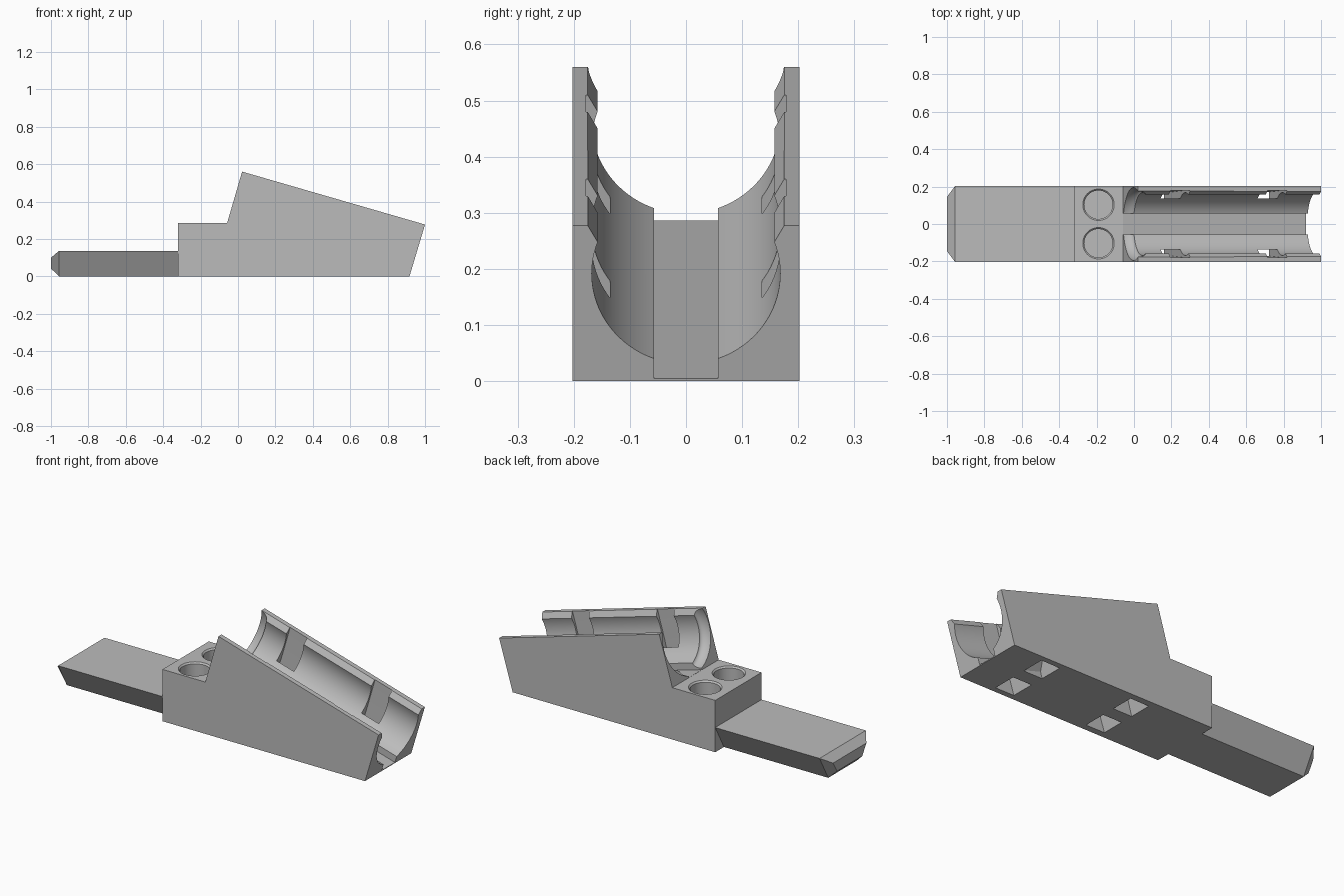
import bpy, bmesh, math
from mathutils import Matrix

cube = bpy.data.objects.get("Cube")
if cube:
    bpy.data.objects.remove(cube, do_unlink=True)

# One plain grey plastic
grey = bpy.data.materials.new("matte_grey")
grey.use_nodes = True
colour = (0.5, 0.5, 0.5, 1)
grey.diffuse_color = colour
grey.node_tree.nodes["Principled BSDF"].inputs["Base Color"].default_value = colour


def loft(name, rings, matrix=Matrix()):
    """Closed solid through matching rings of points."""
    bm = bmesh.new()
    loops = [[bm.verts.new(p) for p in ring] for ring in rings]
    n = len(loops[0])
    for a, b in zip(loops, loops[1:]):
        for i in range(n):
            j = (i + 1) % n
            bm.faces.new((a[i], a[j], b[j], b[i]))
    bm.faces.new(loops[0])
    bm.faces.new(loops[-1])
    bmesh.ops.recalc_face_normals(bm, faces=bm.faces)
    bm.transform(matrix)
    mesh = bpy.data.meshes.new(name)
    bm.to_mesh(mesh)
    bm.free()
    mesh.materials.append(grey)
    obj = bpy.data.objects.new(name, mesh)
    bpy.context.collection.objects.link(obj)
    return obj


def prism(name, outline, start, end, matrix=Matrix()):
    """Outline in (y, z), run along x."""
    return loft(name, [[(x, y, z) for y, z in outline] for x in (start, end)], matrix)


def lathe(name, stations, matrix, sides=96):
    """Round solid along x from (x, radius) stations."""
    turn = [2 * math.pi * i / sides for i in range(sides)]
    return loft(name, [[(x, r * math.cos(t), r * math.sin(t)) for t in turn]
                       for x, r in stations], matrix)


# Wedge-shaped main body, extruded across y
side = [(-0.32, 0), (0.917, 0), (1.0, 0.277), (0.022, 0.56), (-0.058, 0.286), (-0.32, 0.286)]
body = loft("cradle_body", [[(x, y, z) for x, z in side] for y in (-0.202, 0.202)])

# Frame of the sloping trough: x runs down the axis
trough = Matrix.Translation((-0.004, 0, 0.474)) @ Matrix.Rotation(math.radians(16.1), 4, 'Y')

# Round trough with a filleted mouth at the high end
R, FILLET, MOUTH = 0.168, 0.027, 0.195
stations = [(-0.2, MOUTH), (0, MOUTH)]
for i in range(1, 9):
    t = math.pi / 2 * i / 8
    stations.append((0.05 * math.sin(t), R + FILLET * math.cos(t)))
stations.append((1.3, R))
cutters = [lathe("trough_cutter", stations, trough)]

# Bevelled upper lips and flat central channel
cutters.append(prism("lip_cutter", [(-0.157, 0.058), (0.157, 0.058), (0.18, 0.098),
                                    (0.18, 0.3), (-0.18, 0.3), (-0.18, 0.098)], -0.2, 1.3, trough))
cutters.append(prism("channel_cutter", [(-0.057, -0.195), (0.057, -0.195),
                                        (0.057, 0.1), (-0.057, 0.1)], -0.2, 1.3, trough))

# Strap slots from the trough walls down through the base
slot = [(0.178, 0.15), (0.178, -0.06), (0.16, -0.6), (0.036, -0.6),
        (0.04, -0.25), (0.135, -0.1), (0.135, 0.15)]
for s in (0.235, 0.775):
    for m in (-1, 1):
        cutters.append(prism("strap_slot_cutter", [(m * y, z) for y, z in slot],
                             s - 0.055, s + 0.055, trough))

# Blind round pockets in the step, with a slim chamfer at the rim
for m in (-1, 1):
    place = Matrix.Translation((-0.19, m * 0.103, 0.286)) @ Matrix.Rotation(-math.pi / 2, 4, 'Y')
    cutters.append(lathe("pocket_cutter", [(-0.13, 0.076), (-0.008, 0.076),
                                           (0, 0.084), (0.05, 0.084)], place, 64))

# Cut everything out of the body
for c in cutters:
    c.hide_render = True
    mod = body.modifiers.new(c.name, 'BOOLEAN')
    mod.operation = 'DIFFERENCE'
    mod.solver = 'EXACT'
    mod.object = c
bpy.context.view_layer.update()
result = bpy.data.meshes.new_from_object(body.evaluated_get(bpy.context.evaluated_depsgraph_get()))
body.modifiers.clear()
body.data = result
for c in cutters:
    bpy.data.objects.remove(c, do_unlink=True)

# Dovetail tongue with a chamfered tip


def dovetail(x, top, bottom, low, high):
    return [(x, -bottom, low), (x, bottom, low), (x, top, high), (x, -top, high)]


tongue = loft("dovetail_tongue", [dovetail(-1.0, 0.145, 0.11, 0.042, 0.1),
                                  dovetail(-0.957, 0.202, 0.126, 0, 0.136),
                                  dovetail(-0.32, 0.202, 0.126, 0, 0.136)])

# Smooth the round surfaces, keep the edges crisp
for obj in (body, tongue):
    bpy.ops.object.select_all(action='DESELECT')
    obj.select_set(True)
    bpy.context.view_layer.objects.active = obj
    bpy.ops.object.shade_smooth_by_angle(angle=math.radians(25))
